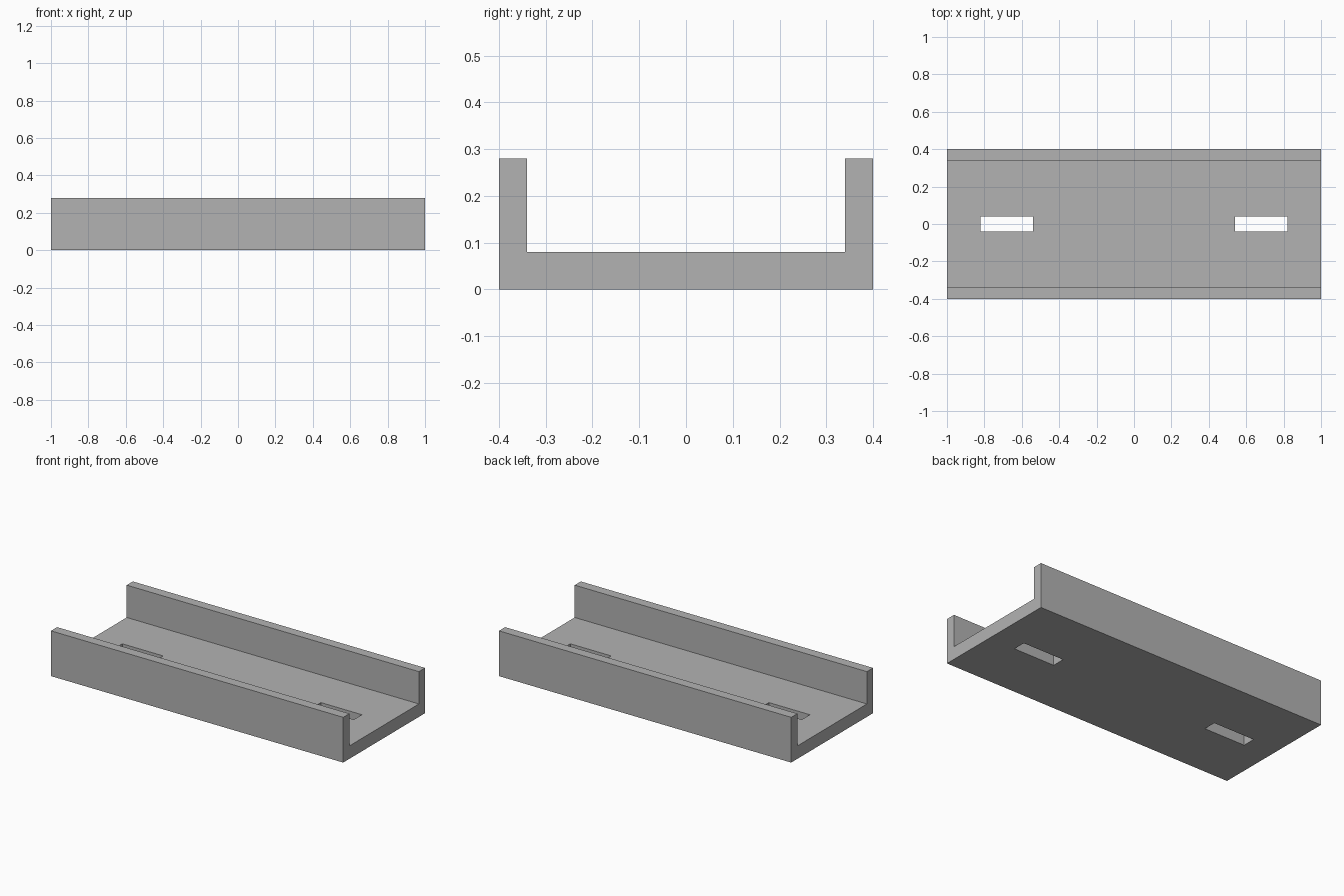
import bpy
import bmesh

LENGTH, HALF_WIDTH, HEIGHT = 2.0, 0.40, 0.28
FLOOR, WALL = 0.08, 0.06

default = bpy.data.objects.get("Cube")
if default:
    bpy.data.objects.remove(default, do_unlink=True)

grey = bpy.data.materials.new("plain grey")
grey.use_nodes = True
grey.diffuse_color = (0.45, 0.45, 0.45, 1)
grey.node_tree.nodes["Principled BSDF"].inputs["Base Color"].default_value = grey.diffuse_color


def extrude_profile(name, points, x_start, x_end):
    """Solid made by sweeping a (y, z) outline along x."""
    bm = bmesh.new()
    face = bm.faces.new([bm.verts.new((x_start, y, z)) for y, z in points])
    swept = bmesh.ops.extrude_face_region(bm, geom=[face])["geom"]
    verts = [v for v in swept if isinstance(v, bmesh.types.BMVert)]
    bmesh.ops.translate(bm, verts=verts, vec=(x_end - x_start, 0, 0))
    bmesh.ops.recalc_face_normals(bm, faces=bm.faces)
    mesh = bpy.data.meshes.new(name)
    bm.to_mesh(mesh)
    bm.free()
    mesh.materials.append(grey)
    obj = bpy.data.objects.new(name, mesh)
    bpy.context.collection.objects.link(obj)
    return obj


# U-shaped channel: floor with two side walls
inner = HALF_WIDTH - WALL
half = [(HALF_WIDTH, 0), (HALF_WIDTH, HEIGHT), (inner, HEIGHT), (inner, FLOOR)]
profile = half + [(-y, z) for y, z in reversed(half)]
channel = extrude_profile("channel_tray", profile, -LENGTH / 2, LENGTH / 2)

# Mounting slots through the floor, one near each end
slot = [(-0.04, -0.1), (0.04, -0.1), (0.04, 0.18), (-0.04, 0.18)]
bpy.context.view_layer.objects.active = channel
for side, name in ((-1, "right_slot_cutter"), (1, "left_slot_cutter")):
    cutter = extrude_profile(name, slot, side * 0.68 - 0.14, side * 0.68 + 0.14)
    cutter.hide_render = True
    cut = channel.modifiers.new("slot", 'BOOLEAN')
    cut.operation = 'DIFFERENCE'
    cut.solver = 'EXACT'
    cut.object = cutter
    bpy.ops.object.modifier_apply(modifier=cut.name)
    bpy.data.objects.remove(cutter, do_unlink=True)
